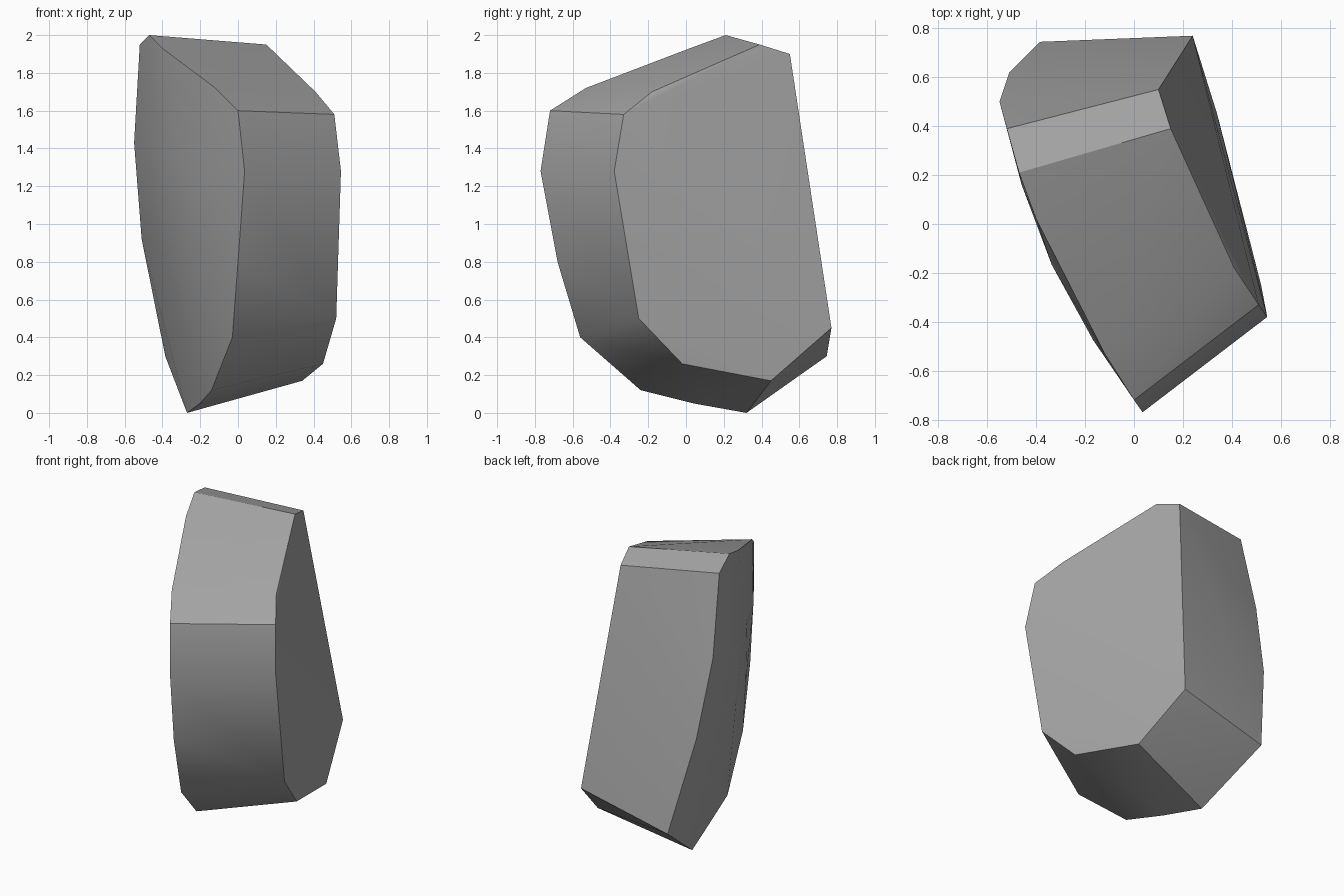
import bpy
import bmesh
import math
from mathutils import Vector

# Remove the default object
default_cube = bpy.data.objects.get("Cube")
if default_cube:
    bpy.data.objects.remove(default_cube, do_unlink=True)


def make_material(name, colour):
    material = bpy.data.materials.new(name)
    material.use_nodes = True
    material.diffuse_color = colour
    shader = material.node_tree.nodes["Principled BSDF"]
    shader.inputs["Base Color"].default_value = colour
    shader.inputs["Roughness"].default_value = 0.9
    return material


def bulge_point(start, end, factor, depth):
    """Point on the chord between two rim corners, pushed out of the side."""
    outward = Vector((-0.93, -0.37, 0))
    return Vector(start).lerp(Vector(end), factor) + outward * depth


def build_rock(name, corner_groups, material):
    """Close a convex stone around groups of corners."""
    mesh = bpy.data.meshes.new(name)
    rock = bpy.data.objects.new(name, mesh)
    bpy.context.collection.objects.link(rock)
    bm = bmesh.new()
    for group in corner_groups:
        for corner in group:
            bm.verts.new(corner)
    hull = bmesh.ops.convex_hull(bm, input=bm.verts)
    unused = {v for v in hull["geom_interior"] + hull["geom_unused"]
              if isinstance(v, bmesh.types.BMVert)}
    bmesh.ops.delete(bm, geom=list(unused), context="VERTS")
    bmesh.ops.recalc_face_normals(bm, faces=bm.faces)
    bm.to_mesh(mesh)
    bm.free()
    mesh.materials.append(material)
    return rock


# Rim of the broad cut side, from the upper front corner down and around
cut_side = [
    (.51, -.33, 1.58), (.545, -.38, 1.28), (.52, -.25, .5),
    (.45, -.02, .26), (.34, .45, .17), (.24, .77, .45),
    (.1, .55, 1.9), (.15, .39, 1.95), (.41, -.18, 1.7),
]

# Front rim of the rounded side, from the peak down to the foot
front_rim = [
    (-.47, .21, 2), (-.4, .02, 1.93), (-.12, -.53, 1.72),
    (0, -.72, 1.6), (.035, -.77, 1.28), (0, -.68, .8),
    (-.03, -.56, .4), (-.14, -.24, .12), (-.2, .04, .05), (-.27, .32, 0),
]

# Back rim of the rounded side, from the top down
back_rim = [
    (-.52, .39, 1.95), (-.55, .5, 1.43), (-.51, .62, .92), (-.385, .745, .3),
]

# Gentle swelling between the two rims
swelling = []
for back, front, depth in zip(back_rim[1:], front_rim[4:], (.085, .08, .06)):
    for step in (1, 2, 3):
        factor = step / 4
        height = depth * math.sin(math.pi * factor)
        swelling.append(bulge_point(back, front, factor, height))

stone_grey = make_material("stone grey", (.38, .38, .38, 1))
rock = build_rock("rock", (cut_side, front_rim, back_rim, swelling), stone_grey)

# Soft shading across shallow bends, crisp along the broken edges
bpy.ops.object.select_all(action="DESELECT")
rock.select_set(True)
bpy.context.view_layer.objects.active = rock
bpy.ops.object.shade_smooth_by_angle(angle=math.radians(28))
